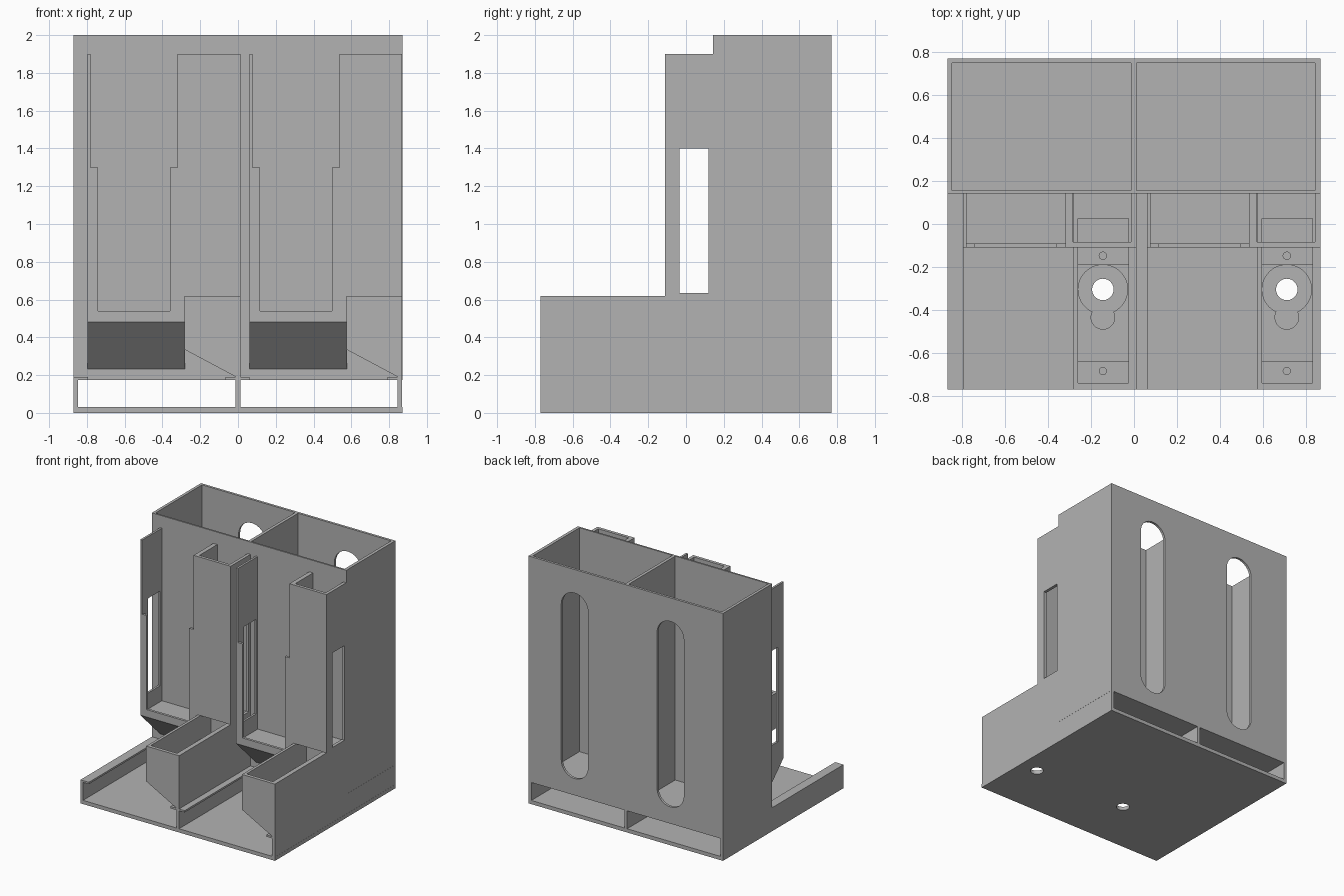
import bpy, bmesh, math
from mathutils import Vector

cube = bpy.data.objects.get("Cube")
if cube:
    bpy.data.objects.remove(cube, do_unlink=True)

GREY = (0.45, 0.45, 0.45, 1)
mat = bpy.data.materials.new("plain grey plastic")
mat.use_nodes = True
mat.diffuse_color = GREY
mat.node_tree.nodes["Principled BSDF"].inputs["Base Color"].default_value = GREY


def prism(name, axis, pts, lo, hi):
    """Extrude a 2D outline along x (points are y,z), y (x,z) or z (x,y)."""
    def place(p, d):
        co = list(p)
        co.insert("xyz".index(axis), d)
        return Vector(co)
    bm = bmesh.new()
    face = bm.faces.new([bm.verts.new(place(p, lo)) for p in pts])
    ext = bmesh.ops.extrude_face_region(bm, geom=[face])
    moved = [v for v in ext["geom"] if isinstance(v, bmesh.types.BMVert)]
    bmesh.ops.translate(bm, verts=moved, vec=place((0, 0), hi - lo))
    bmesh.ops.recalc_face_normals(bm, faces=bm.faces)
    mesh = bpy.data.meshes.new(name)
    bm.to_mesh(mesh)
    bm.free()
    mesh.materials.append(mat)
    obj = bpy.data.objects.new(name, mesh)
    bpy.context.collection.objects.link(obj)
    return obj


def box(name, x, y, z):
    return prism(name, "z", [(x[0], y[0]), (x[1], y[0]), (x[1], y[1]), (x[0], y[1])], *z)


def disc(cx, cy, r, n=48):
    return [(cx + r * math.cos(2 * math.pi * i / n), cy + r * math.sin(2 * math.pi * i / n))
            for i in range(n)]


def cut(obj, *cutters):
    """Subtract the cutters, bake the result and remove the cutters."""
    for c in cutters:
        c.hide_render = True
        m = obj.modifiers.new("cut", "BOOLEAN")
        m.operation, m.solver, m.object = "DIFFERENCE", "EXACT", c
    dg = bpy.context.evaluated_depsgraph_get()
    mesh = bpy.data.meshes.new_from_object(obj.evaluated_get(dg))
    obj.modifiers.clear()
    obj.data = mesh
    for c in cutters:
        bpy.data.objects.remove(c, do_unlink=True)
    return obj


def window(obj):
    return cut(obj, box("window_cutter", (-2, 2), (-0.035, 0.12), (0.635, 1.4)))


# Base plate with cable holes, and the outer right-hand low wall
PITCH = 0.857
HOLE_X, HOLE_Y = -0.145, -0.305
base = box("base_plate", (-0.87, 0.87), (-0.77, 0.77), (0, 0.03))
cut(base, *[prism("hole_cutter", "z", disc(HOLE_X + d, HOLE_Y, 0.05), -0.1, 0.1)
            for d in (0, PITCH)])
prism("outer_wall", "x", [(-0.77, 0), (0.77, 0), (0.77, 2), (0.145, 2),
                          (0.145, 0.19), (-0.77, 0.19)], -0.87, -0.847)

# Rear bin shared walls
box("bin_front_wall", (-0.87, 0.87), (0.142, 0.156), (0.175, 2))
box("bin_floor", (-0.87, 0.87), (0.145, 0.77), (0.175, 0.19))
back = box("bin_back_wall", (-0.87, 0.87), (0.75, 0.77), (0.175, 2))


def slot_outline(cx, r=0.12, z0=0.43, z1=1.69, n=16):
    arc = [math.pi * i / n for i in range(n + 1)]
    return ([(cx + r * math.cos(a), z1 + r * math.sin(a)) for a in arc] +
            [(cx - r * math.cos(a), z0 - r * math.sin(a)) for a in arc])


cut(back, *[prism("slot_cutter", "y", slot_outline(-0.4 + d), 0.6, 0.9) for d in (0, PITCH)])


def bay(tag, dx):
    parts = []

    def add(o):
        o.name = tag + "_" + o.name
        parts.append(o)
        return o

    # Tall stepped side wall
    add(window(prism("side_wall", "x", [(-0.77, 0), (0.77, 0), (0.77, 2), (0.145, 2), (0.145, 1.9),
                                        (-0.11, 1.9), (-0.11, 0.62), (-0.77, 0.62)], -0.013, 0.012)))
    # Rails over the drawer channel
    add(box("left_rail", (-0.86, -0.795), (-0.77, 0.145), (0.175, 0.19)))
    add(box("right_rail", (-0.065, 0), (-0.77, 0.145), (0.175, 0.19)))
    # Upright pocket: notched front, side walls, wedge floor
    add(prism("pocket_front", "y", [(-0.797, 0.48), (-0.28, 0.48), (-0.28, 1.9), (-0.32, 1.9),
                                    (-0.32, 1.3), (-0.36, 1.3), (-0.36, 0.54), (-0.74, 0.54),
                                    (-0.74, 1.3), (-0.78, 1.3), (-0.78, 1.9), (-0.797, 1.9)],
              -0.11, -0.09))
    add(window(box("pocket_left_wall", (-0.797, -0.78), (-0.11, 0.145), (0.48, 1.9))))
    add(window(box("pocket_right_wall", (-0.32, -0.285), (-0.11, 0.145), (0.48, 1.9))))
    add(prism("pocket_wedge", "x", [(-0.11, 0.48), (0.145, 0.23), (0.145, 0.505), (-0.11, 0.505)],
              -0.797, -0.28))
    # Cable column front
    add(box("column_front", (-0.32, 0.0), (-0.11, -0.085), (0.62, 1.9)))
    # Charger tray with sloped underside, hollow inside
    tray = add(prism("tray", "y", [(-0.282, 0.62), (-0.282, 0.335), (-0.01, 0.19),
                                   (0.01, 0.19), (0.01, 0.62)], -0.77, 0.145))
    cut(tray,
        box("well", (-0.26, -0.025), (-0.742, 0.025), (0.38, 0.8)),
        prism("round_seat", "z", disc(HOLE_X, HOLE_Y, 0.115), 0.345, 0.5),
        prism("plug_seat", "z", disc(HOLE_X, -0.435, 0.055), 0.345, 0.5),
        prism("cable_hole", "z", disc(HOLE_X, HOLE_Y, 0.05), 0.1, 0.6))
    # Screw ledges inside the tray
    for name, y0, y1, hy in (("front_ledge", -0.742, -0.64, -0.685),
                             ("rear_ledge", -0.19, -0.11, -0.148)):
        ledge = add(box(name, (-0.26, -0.025), (y0, y1), (0.375, 0.43)))
        cut(ledge, prism("screw_cutter", "z", disc(HOLE_X, hy, 0.017, 24), 0.39, 0.5))
    for p in parts:
        p.location.x += dx


bay("right_bay", 0)
bay("left_bay", PITCH)
